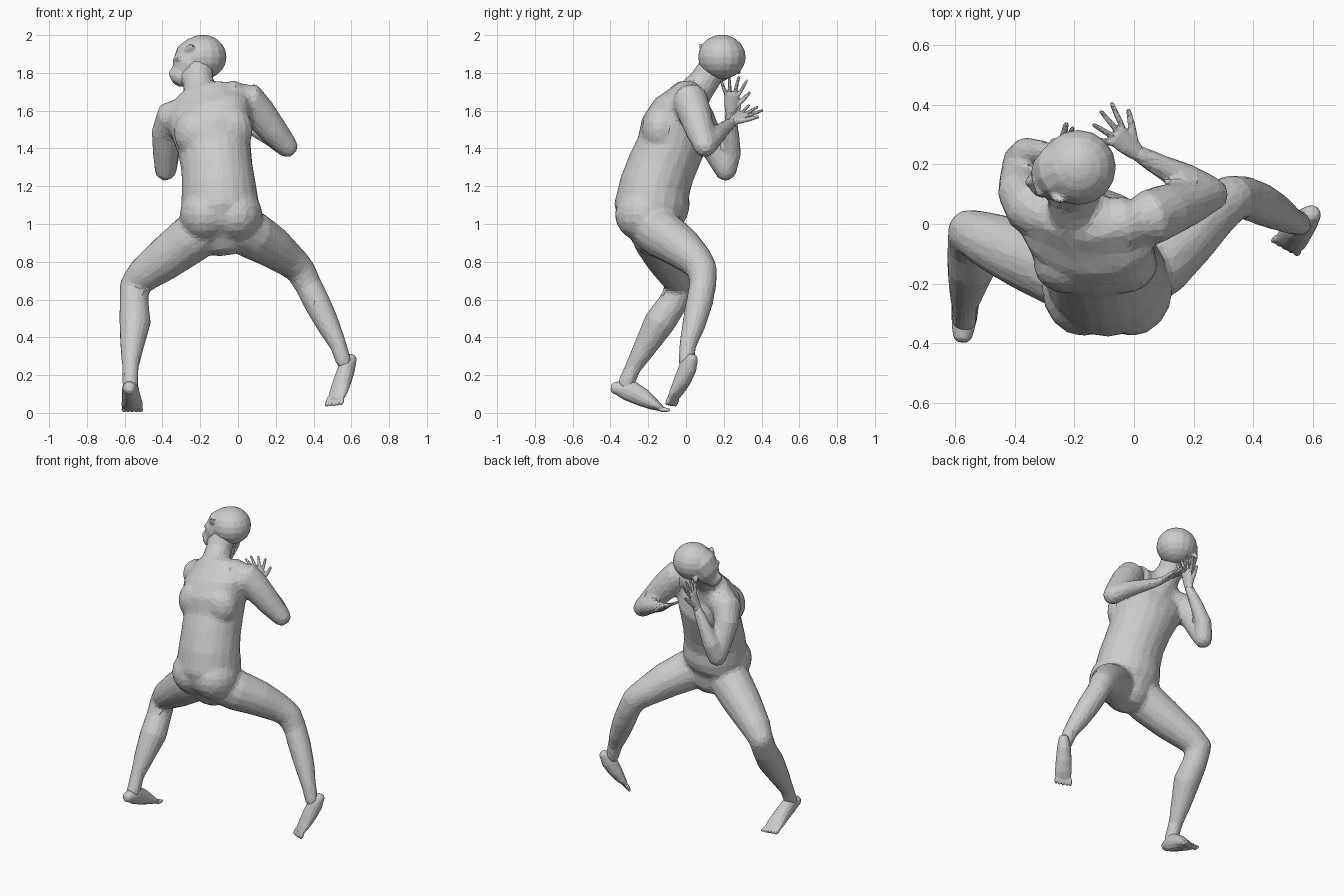
import bpy, bmesh, math
from mathutils import Vector, Matrix

cube = bpy.data.objects.get("Cube")
if cube:
    bpy.data.objects.remove(cube, do_unlink=True)

skin = bpy.data.materials.new("plain_grey")
skin.use_nodes = True
GREY = (0.6, 0.6, 0.6, 1)
skin.diffuse_color = GREY
skin.node_tree.nodes["Principled BSDF"].inputs["Base Color"].default_value = GREY


def tube(bm, rows, hint=(1, 0, 0), sides=14):
    """Loft oval rings (x, y, z, half width[, half depth]) with rounded ends."""
    pts = [Vector(r[:3]) for r in rows]
    size = [(r[3], r[-1]) for r in rows]
    n = len(pts)
    tan = [(pts[min(i + 1, n - 1)] - pts[max(i - 1, 0)]).normalized() for i in range(n)]
    secs = [(p, t, w, d) for p, t, (w, d) in zip(pts, tan, size)]
    cap = lambda s, k, f: (s[0] + s[1] * k * min(s[2], s[3]), s[1], s[2] * f, s[3] * f)
    first, last = secs[0], secs[-1]
    secs = [cap(first, -.9, .45), cap(first, -.6, .8)] + secs + [cap(last, .6, .8), cap(last, .9, .45)]
    rings = []
    for p, t, w, d in secs:
        h = Vector(hint)
        u = (h - t * h.dot(t)).normalized()
        v = t.cross(u)
        angles = [2 * math.pi * k / sides for k in range(sides)]
        rings.append([bm.verts.new(p + u * w * math.cos(a) + v * d * math.sin(a)) for a in angles])
    for a, b in zip(rings, rings[1:]):
        for k in range(sides):
            j = (k + 1) % sides
            bm.faces.new((a[k], a[j], b[j], b[k]))
    bm.faces.new(rings[0][::-1])
    bm.faces.new(rings[-1])


def ball(bm, centre, radii, turn=(0, 0, 0)):
    rot = Matrix.Rotation(turn[2], 4, 'Z') @ Matrix.Rotation(turn[1], 4, 'Y') @ Matrix.Rotation(turn[0], 4, 'X')
    m = Matrix.Translation(centre) @ rot @ Matrix.Diagonal((*radii, 1))
    bmesh.ops.create_uvsphere(bm, u_segments=16, v_segments=10, radius=1, matrix=m)


def finish(name, bm, voxel, ratio, smooth):
    """Fuse the overlapping volumes and reduce them to broad flat facets."""
    bmesh.ops.recalc_face_normals(bm, faces=bm.faces)
    me = bpy.data.meshes.new(name)
    bm.to_mesh(me)
    bm.free()
    me.materials.append(skin)
    ob = bpy.data.objects.new(name, me)
    bpy.context.scene.collection.objects.link(ob)
    fuse = ob.modifiers.new("fuse", 'REMESH')
    fuse.mode = 'VOXEL'
    fuse.voxel_size = voxel
    soft = ob.modifiers.new("soften", 'SMOOTH')
    soft.factor, soft.iterations = .5, smooth
    ob.modifiers.new("facets", 'DECIMATE').ratio = ratio
    return ob


# Torso, pelvis to collar, with neck, throat, shoulder blades and buttocks
bm = bmesh.new()
tube(bm, [(-.08, -.165, .965, .16, .14), (-.088, -.175, 1.02, .2, .182), (-.095, -.18, 1.1, .208, .2),
          (-.102, -.165, 1.2, .198, .187), (-.112, -.13, 1.3, .19, .182), (-.125, -.085, 1.4, .195, .178),
          (-.14, -.055, 1.5, .217, .186), (-.16, -.025, 1.59, .235, .15), (-.17, 0, 1.635, .2, .115)],
     hint=(1, -.3, 0), sides=20)
tube(bm, [(-.17, 0, 1.62, .13), (-.2, .05, 1.7, .09), (-.21, .1, 1.76, .08), (-.21, .15, 1.84, .078)])
tube(bm, [(-.22, .1, 1.75, .068), (-.265, .14, 1.79, .06)])
for x, z in ((-.04, 1.5), (-.22, 1.48)):
    ball(bm, (x, -.135, z), (.12, .1, .13))
for x in (-.17, -.01):
    ball(bm, (x, -.22, 1.05), (.14, .158, .145))

# Arms: upper arm, elbow and forearm
left_elbow, right_elbow = (.258, .1, 1.412, .06), (-.383, .21, 1.288, .06)
tube(bm, [(-.1, 0, 1.655, .09), (-.02, .005, 1.67, .095), (.05, .02, 1.66, .095), (.11, .045, 1.59, .09),
          (.19, .075, 1.49, .077), left_elbow])
tube(bm, [left_elbow, (.18, .15, 1.46, .052), (.08, .2, 1.505, .039), (.01, .24, 1.535, .03)])
tube(bm, [(-.27, .02, 1.58, .1), (-.35, .06, 1.56, .095), (-.383, .11, 1.48, .077), (-.383, .16, 1.38, .068), right_elbow])
tube(bm, [right_elbow, (-.36, .24, 1.38, .054), (-.3, .24, 1.5, .04), (-.25, .235, 1.59, .03)])

# Legs: thigh and calf
left_knee, right_knee = (.325, .085, .765, .08), (-.55, -.025, .68, .077)
tube(bm, [(-.03, -.19, 1, .13), (.08, -.12, .94, .128), (.18, -.03, .88, .113), (.27, .05, .81, .092), left_knee])
tube(bm, [left_knee, (.37, .09, .68, .072), (.42, .07, .58, .072), (.48, .04, .46, .062),
          (.53, .01, .36, .046), (.56, 0, .27, .042)])
tube(bm, [(-.14, -.18, 1, .13), (-.25, -.15, .92, .13), (-.38, -.1, .82, .115), (-.5, -.05, .73, .094), right_knee])
tube(bm, [right_knee, (-.55, -.07, .58, .078), (-.545, -.14, .48, .084), (-.56, -.21, .36, .065),
          (-.57, -.28, .24, .044), (-.57, -.32, .15, .044)])
finish("body", bm, .014, .13, 5)

# Head turned over its shoulder, with face, nose, brow, lips and ears
bm = bmesh.new()
ball(bm, (-.187, .19, 1.884), (.127, .127, .118))
tube(bm, [(-.23, .18, 1.88, .108), (-.27, .16, 1.82, .09), (-.298, .145, 1.785, .06)], hint=(0, 1, 0))
tube(bm, [(-.325, .15, 1.85, .01), (-.354, .14, 1.795, .016), (-.35, .14, 1.782, .014)], hint=(0, 1, 0), sides=8)
tube(bm, [(-.315, .105, 1.875, .014), (-.33, .15, 1.872, .015), (-.32, .195, 1.868, .014)], sides=8)
tube(bm, [(-.33, .12, 1.762, .012), (-.336, .14, 1.762, .014), (-.33, .16, 1.762, .012)], sides=8)
for y, z in ((.09, 1.925), (.268, 1.82)):
    ball(bm, (-.258, y, z), (.022, .014, .036), (.5, .6, 0))
finish("head", bm, .008, .16, 2)


def extremity(name, base, root, reach, spread, lengths, radius, curl=0):
    """Add a fanned row of fingers or toes to a palm or foot."""
    root, reach, spread = Vector(root), Vector(reach).normalized(), Vector(spread)
    spread = (spread - reach * spread.dot(reach)).normalized()
    for i, length in enumerate(lengths):
        k = i / (len(lengths) - 1) * 2 - 1
        start = root + spread * k * radius * 3.2
        way = (reach + spread * k * curl).normalized()
        tube(base, [(*(start + way * length * f), radius * s) for f, s in ((0, 1), (.5, .95), (.9, .75))], sides=8)
    finish(name, base, .0055, .25, 1)


# Hands: palm, thumb, four fingers
for name, wrist, reach, side in (("left_hand", (.01, .24, 1.535), (-.15, .13, .1), (.15, .06, -.08)),
                                 ("right_hand", (-.25, .235, 1.59), (.06, .02, .2), (-.1, 1, 0))):
    bm = bmesh.new()
    w, d, s = Vector(wrist), Vector(reach).normalized(), Vector(side)
    s = (s - d * s.dot(d)).normalized()
    tube(bm, [(*w, .029, .024), (*(w + d * .05), .038, .02), (*(w + d * .1), .041, .015)], hint=s)
    thumb = [w + d * .03 + s * .02, w + d * .075 + s * .06, w + d * .115 + s * .09]
    tube(bm, [(*p, r) for p, r in zip(thumb, (.016, .013, .009))], sides=8)
    extremity(name, bm, w + d * .1, d, s, (.085, .105, .11, .1), .0105, .45)

# Feet: heel to ball, then five toes
bm = bmesh.new()
tube(bm, [(-.575, -.365, .13, .036), (-.57, -.31, .125, .044, .06), (-.565, -.23, .082, .05, .05),
          (-.56, -.17, .045, .057, .032), (-.56, -.135, .026, .055, .018)])
extremity("right_foot", bm, (-.56, -.13, .018), (0, 1, -.08), (1, 0, 0), (.025, .03, .034, .036, .04), .0135, .1)
bm = bmesh.new()
across = (1, -.5, .2)
tube(bm, [(.595, .03, .28, .034), (.577, .01, .24, .043, .05), (.553, -.02, .17, .05, .044),
          (.532, -.05, .11, .053, .03), (.519, -.067, .08, .05, .019)], hint=across)
extremity("left_foot", bm, (.516, -.07, .07), (-.3, -.35, -1), across, (.038, .035, .032, .027, .022), .013, .1)
